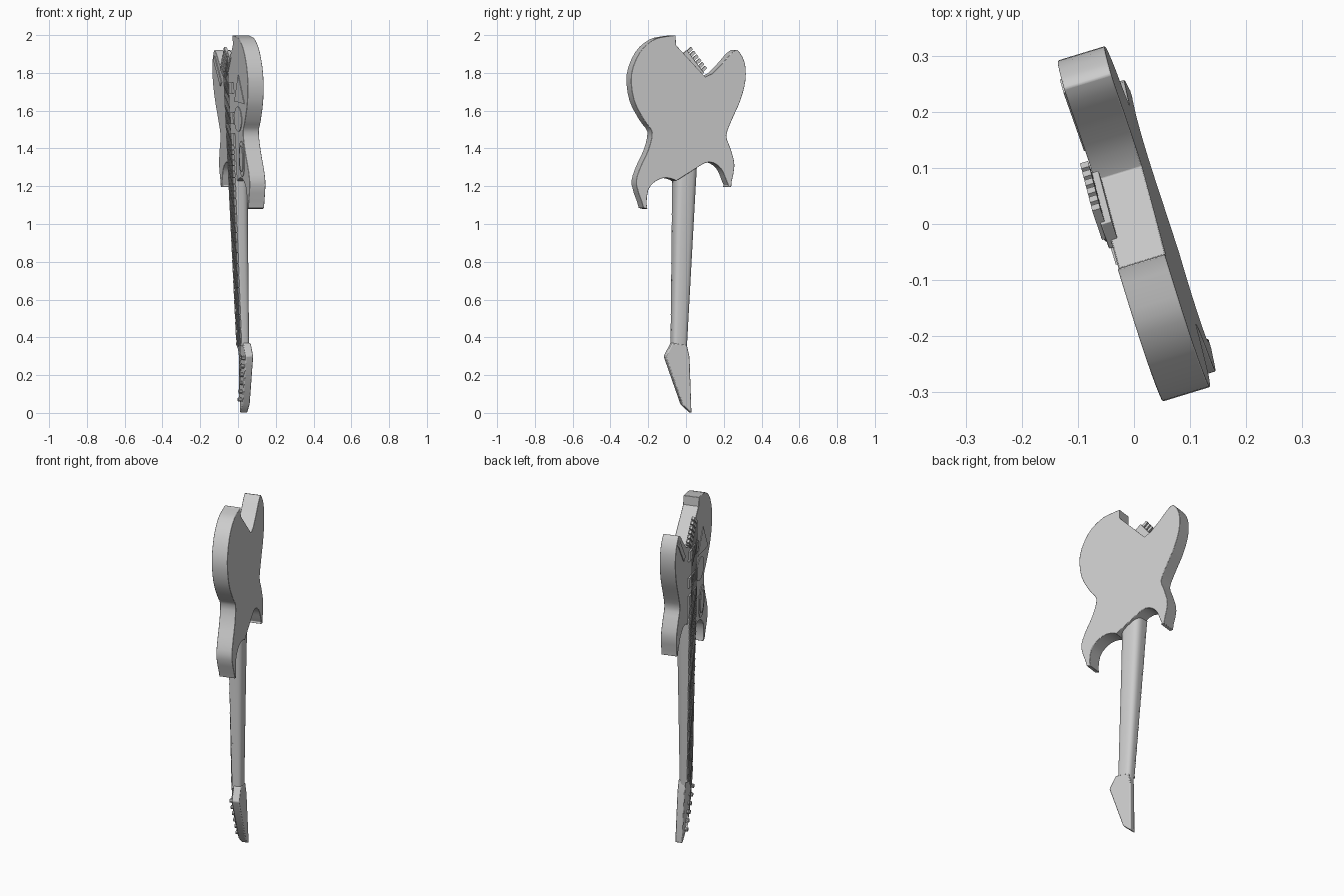
import bpy, bmesh, math
from mathutils import Matrix, Vector

if "Cube" in bpy.data.objects:
    bpy.data.objects.remove(bpy.data.objects["Cube"])

# Local space: n = depth (0 is the front face, + is back), u = width, z = height.
A = math.radians(17)
SLOPE, BASE = -0.033, 0.0146
LEAN = Matrix(((1, 0, SLOPE, BASE), (0, 1, 0, 0), (0, 0, 1, 0), (0, 0, 0, 1)))
PLACE = Matrix.Rotation(A, 4, 'Z') @ LEAN


def finish(name, bm, bevel=0, segs=2):
    bmesh.ops.recalc_face_normals(bm, faces=bm.faces)
    me = bpy.data.meshes.new(name)
    bm.to_mesh(me)
    bm.free()
    me.transform(PLACE)
    ob = bpy.data.objects.new(name, me)
    bpy.context.collection.objects.link(ob)
    bpy.ops.object.select_all(action='DESELECT')
    bpy.context.view_layer.objects.active = ob
    ob.select_set(True)
    bpy.ops.object.shade_smooth_by_angle(angle=math.radians(32))
    if bevel:
        m = ob.modifiers.new("bevel", 'BEVEL')
        m.width, m.segments = bevel, segs
        m.limit_method, m.angle_limit = 'ANGLE', math.radians(45)
    return ob


def loft(name, rings, bevel=0):
    bm = bmesh.new()
    rows = [[bm.verts.new(p) for p in r] for r in rings]
    k = len(rows[0])
    for a, b in zip(rows, rows[1:]):
        for i in range(k):
            bm.faces.new((a[i], a[(i + 1) % k], b[(i + 1) % k], b[i]))
    bm.faces.new(rows[0])
    bm.faces.new(rows[-1][::-1])
    return finish(name, bm, bevel)


def prism(name, pts, n0, n1, bevel=0):
    return loft(name, [[(n, u, z) for u, z in pts] for n in (n0, n1)], bevel)


def rod(name, p, q, r, sides):
    p, q = Vector(p), Vector(q)
    d = q - p
    bm = bmesh.new()
    mat = Matrix.Translation((p + q) / 2) @ d.to_track_quat('Z', 'Y').to_matrix().to_4x4()
    bmesh.ops.create_cone(bm, cap_ends=True, segments=sides, radius1=r, radius2=r,
                          depth=d.length, matrix=mat)
    return finish(name, bm)


def smooth(pts, steps=3):
    """Catmull-Rom curve through the points."""
    p = [Vector(q) for q in pts]
    p = [p[0]] + p + [p[-1]]
    out = []
    for a, b, c, d in zip(p, p[1:], p[2:], p[3:]):
        for i in range(steps):
            t = i / steps
            out.append(0.5 * (2 * b + (c - a) * t + (2 * a - 5 * b + 4 * c - d) * t * t
                              + (3 * b - a - 3 * c + d) * t ** 3))
    return out + [p[-1]]


def from_side(pts, thick):
    """Turn a side-view silhouette into width coordinates of the turned slab."""
    out = []
    for i, q in enumerate(pts):
        t = (Vector(pts[(i + 1) % len(pts)]) - Vector(pts[i - 1])).normalized()
        n = BASE + SLOPE * q[1] + thick / 2 * (1 + t.y)
        out.append(((q[0] - math.sin(A) * n) / math.cos(A), q[1]))
    return out


# Body: smooth curve pieces joined at the sharp corners
bass_side = [(-.055, 2.0), (-.12, 1.993), (-.19, 1.975), (-.267, 1.91), (-.315, 1.79), (-.3, 1.655),
             (-.245, 1.55), (-.205, 1.487), (-.225, 1.39), (-.272, 1.286), (-.288, 1.206), (-.246, 1.085)]
bass_cut = [(-.21, 1.08), (-.2, 1.18), (-.16, 1.23), (-.114, 1.244), (-.06, 1.227)]
treble_cut = [(.05, 1.296), (.11, 1.328), (.16, 1.296), (.188, 1.233), (.204, 1.196)]
treble_side = [(.235, 1.196), (.257, 1.31), (.235, 1.4), (.214, 1.47), (.246, 1.56), (.288, 1.655),
               (.315, 1.76), (.31, 1.857), (.267, 1.92), (.22, 1.905), (.167, 1.847), (.098, 1.778)]
outline = smooth(bass_side) + smooth(bass_cut) + smooth(treble_cut) + smooth(treble_side)
outline.append(Vector((-.055, 1.947)))
prism("body", from_side(outline, .088), 0, .088, .008)


# Neck edges at a given height
def left(z):
    return -.084 + (z - .36) * .0207


def right(z):
    return (z - .36) * .0625


def lane(t, z):
    return left(z) + (right(z) - left(z)) * t


# Neck with a rounded back
rings = []
for z, depth in ((.3, .04), (.4, .042), (1.0, .062), (1.34, .075)):
    ring = []
    for i in range(13):
        a = math.pi * i / 12
        c, s = math.cos(a), math.sin(a)
        ring.append((depth * s ** .6, lane(.5 - .5 * math.copysign(abs(c) ** .6, c), z), z))
    rings.append(ring)
loft("neck", rings)

# Headstock
head = [(-.08, .37), (-.12, .3), (-.03, .045), (.03, 0), (.02, .296), (.003, .36)]
prism("headstock", from_side(head, .042), 0, .042, .005)

# Fretboard, nut and frets
TOP = 1.48
prism("fretboard", [(left(.36), .36), (right(.36), .36), (right(TOP), TOP), (left(TOP), TOP)], -.008, .002)


def bar(name, z, h, a, b, n0, n1):
    prism(name, [(lane(a, z), z - h), (lane(b, z), z - h), (lane(b, z), z + h), (lane(a, z), z + h)], n0, n1)


bar("nut", .36, .007, 0, 1, -.012, 0)
SCALE = 1.47
for i in range(1, 23):
    bar("fret", .36 + SCALE * (1 - 2 ** (-i / 12)), .003, 0, 1, -.0105, -.006)

# Pickups
for z in (1.56, 1.72):
    bar("pickup", z, .03, -.03, 1.03, -.009, .004)

# Slanted bridge in the notch, with six string saddles
prism("bridge", [(-.03, 1.88), (.065, 1.76), (.11, 1.80), (.017, 1.92)], -.008, .012, .002)
d, out = Vector((.093, -.12)), Vector((.76, .65))
for i in range(6):
    t = (i + .5) / 6
    c = Vector((.017, 1.92)) + d * t
    w = d.normalized() * .008
    p, q = c - out * .04, c + out * .032
    prism("saddle", [p - w, p + w, q + w, q - w], -.015, 0)

    # String and its tuning post
    s = .1 + .8 * i / 5
    peg = Vector((-.1, .29)).lerp(Vector((-.018, .07)), 1 - i / 5)
    rod("tuning_post", (-.017, *peg), (.005, *peg), .011, 10)
    nut = (-.0135, lane(s, .36), .36)
    rod("string", (-.014, *p), nut, .0018, 5)
    rod("string_tail", nut, (-.012, *peg), .0018, 5)

# Flat inlays on the front face
prism("triangle_inlay", [(-.07, 1.65), (-.155, 1.79), (-.25, 1.635)], -.003, .002)


def disc(name, u, z, ru, rz, n0):
    prism(name, [(u + ru * math.cos(a * math.tau / 32), z + rz * math.sin(a * math.tau / 32))
                 for a in range(32)], n0, .002)


disc("round_inlay", -.125, 1.555, .066, .066, -.003)
disc("oval_inlay", -.17, 1.345, .048, .095, -.003)
disc("oval_inlay_centre", -.17, 1.345, .03, .07, -.006)
prism("slanted_plate", [(.26, 1.89), (.15, 1.75), (.175, 1.73), (.285, 1.87)], -.004, .002)
